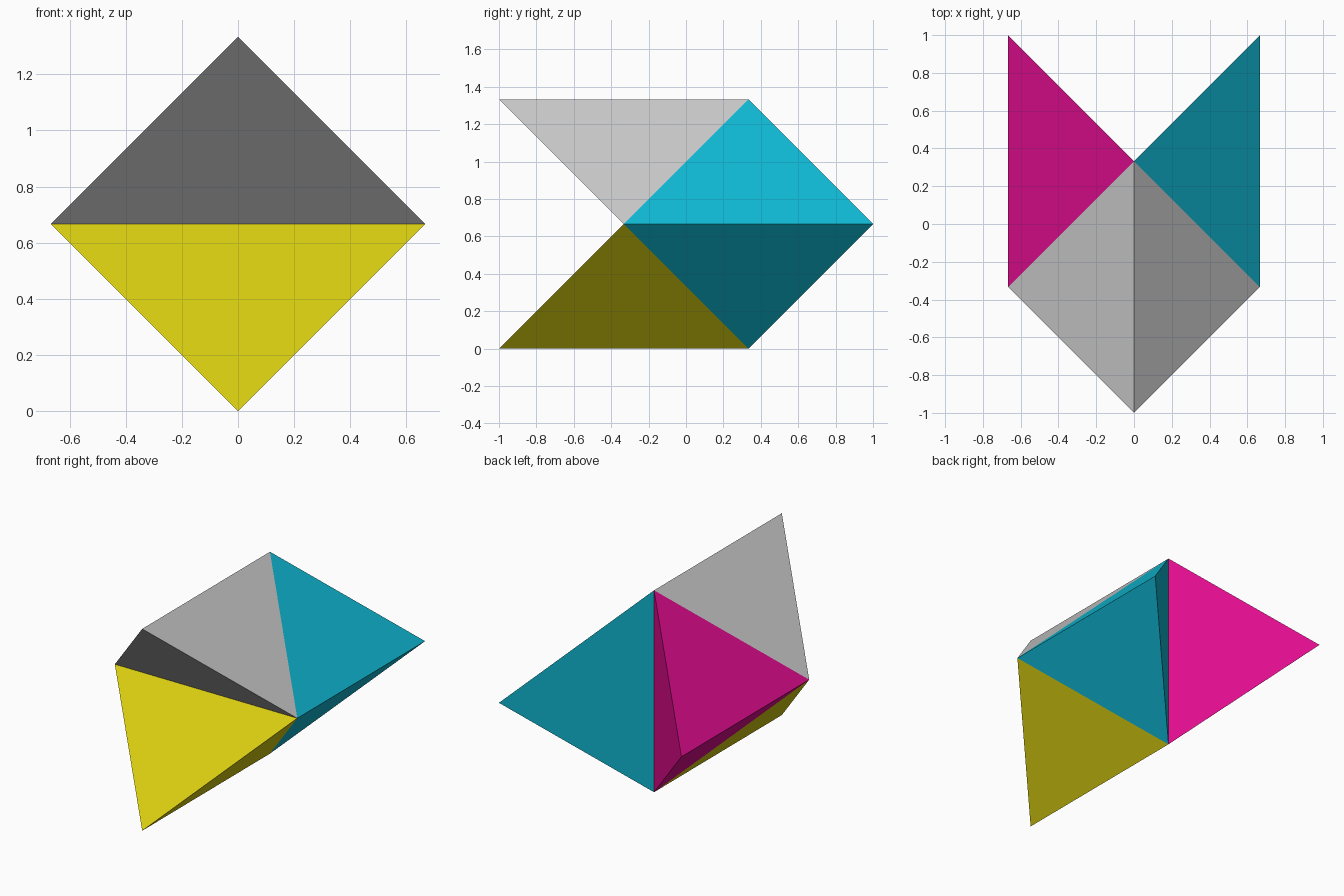
import bpy, bmesh
from mathutils import Vector
from mathutils.geometry import normal

if "Cube" in bpy.data.objects:
    bpy.data.objects.remove(bpy.data.objects["Cube"])

# Corners of the hidden core tetrahedron
T = 1 / 3
top = Vector((0, T, 4 * T))
bottom = Vector((0, T, 0))
right = Vector((2 * T, -T, 2 * T))
left = Vector((-2 * T, -T, 2 * T))


def tetrahedron(name, face, opposite, colour=None):
    """Reflect the core outward through one of its faces."""
    n = normal(face)
    tip = opposite - 2 * (opposite - face[0]).dot(n) * n
    bm = bmesh.new()
    for p in (*face, tip):
        bm.verts.new(p)
    bmesh.ops.convex_hull(bm, input=bm.verts[:])
    bmesh.ops.recalc_face_normals(bm, faces=bm.faces[:])
    mesh = bpy.data.meshes.new(name)
    bm.to_mesh(mesh)
    bm.free()
    obj = bpy.data.objects.new(name, mesh)
    bpy.context.collection.objects.link(obj)
    if colour:
        mat = bpy.data.materials.new(name + "_colour")
        mat.diffuse_color = (*colour, 1)
        mat.use_nodes = True
        mat.node_tree.nodes["Principled BSDF"].inputs["Base Color"].default_value = mat.diffuse_color
        mesh.materials.append(mat)
    return obj


# One wedge on each face of the core
tetrahedron("upper_front_wedge", (top, right, left), bottom)
tetrahedron("lower_front_wedge", (bottom, right, left), top, (0.70, 0.62, 0.005))
tetrahedron("right_back_wedge", (top, bottom, right), left, (0.005, 0.50, 0.68))
tetrahedron("left_back_wedge", (top, bottom, left), right, (0.74, 0.004, 0.27))
